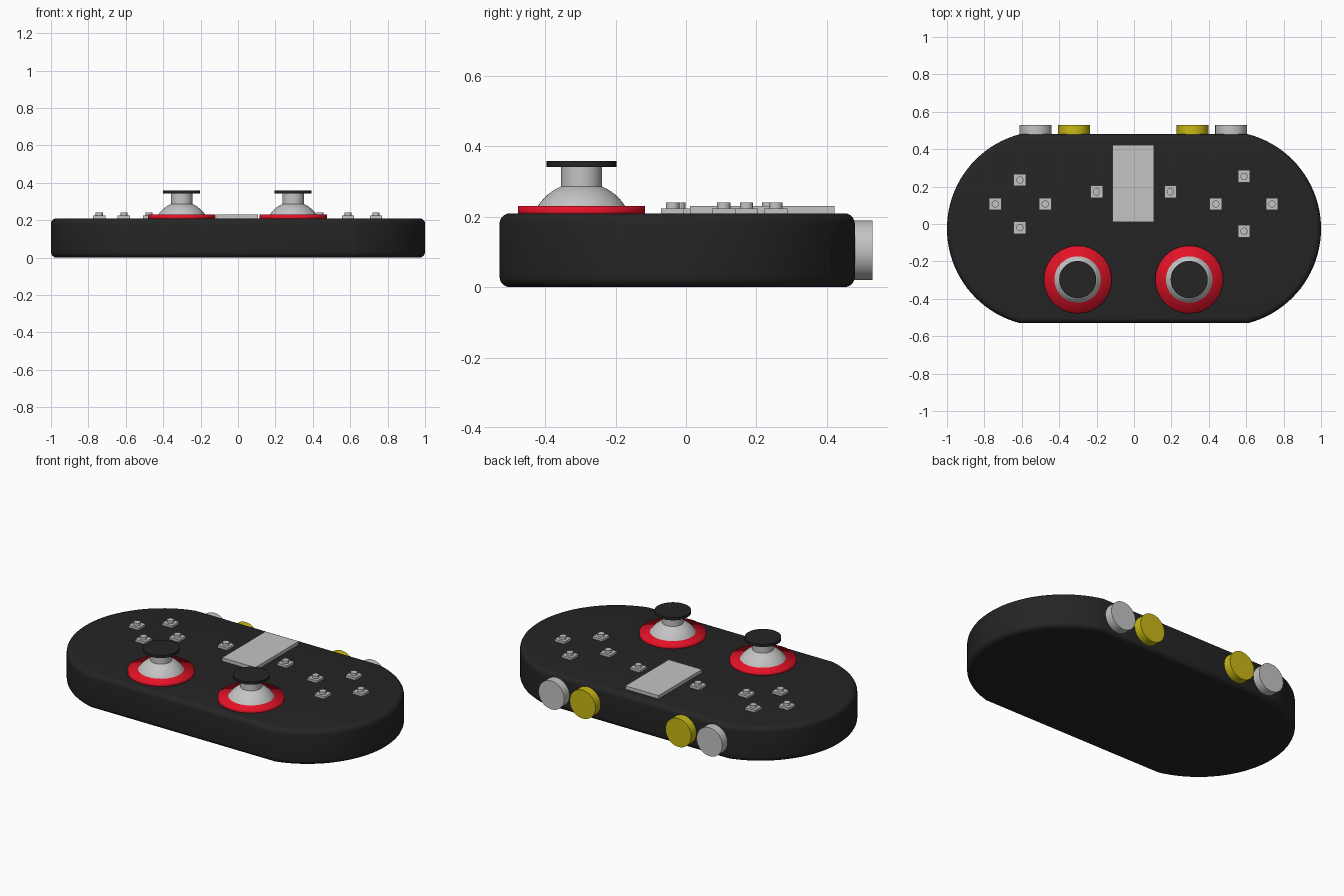
import bpy, bmesh, math
from mathutils import Matrix

if "Cube" in bpy.data.objects:
    bpy.data.objects.remove(bpy.data.objects["Cube"])


def material(name, rgb):
    m = bpy.data.materials.new(name)
    m.diffuse_color = (*rgb, 1)
    m.use_nodes = True
    m.node_tree.nodes["Principled BSDF"].inputs["Base Color"].default_value = m.diffuse_color
    return m


BLACK = material("matte black", (0.018, 0.018, 0.018))
GREY = material("light grey", (0.55, 0.55, 0.55))
RED = material("red", (0.78, 0.006, 0.02))
YELLOW = material("yellow", (0.58, 0.48, 0.007))


def finish(name, bm, mat, angle=35):
    bmesh.ops.recalc_face_normals(bm, faces=bm.faces[:])
    me = bpy.data.meshes.new(name)
    bm.to_mesh(me)
    bm.free()
    me.materials.append(mat)
    ob = bpy.data.objects.new(name, me)
    bpy.context.collection.objects.link(ob)
    bpy.ops.object.select_all(action='DESELECT')
    ob.select_set(True)
    bpy.context.view_layer.objects.active = ob
    bpy.ops.object.shade_smooth_by_angle(angle=math.radians(angle))
    return ob


def box(name, x, y, z0, z1, sx, sy, mat):
    bm = bmesh.new()
    bmesh.ops.create_cube(bm, size=1, matrix=Matrix.Translation((x, y, (z0 + z1) / 2))
                          @ Matrix.Diagonal((sx, sy, z1 - z0, 1)))
    return finish(name, bm, mat)


def lathe(name, x, y, profile, mat, angle=35, steps=48):
    """Revolve (radius, z) points around a vertical axis at x, y."""
    bm = bmesh.new()
    vs = [bm.verts.new((r, 0, z)) for r, z in profile]
    es = [bm.edges.new(p) for p in zip(vs, vs[1:])]
    bmesh.ops.spin(bm, geom=vs + es, cent=(0, 0, 0), axis=(0, 0, 1),
                   angle=2 * math.pi, steps=steps)
    bmesh.ops.remove_doubles(bm, verts=bm.verts[:], dist=1e-5)
    bmesh.ops.translate(bm, verts=bm.verts[:], vec=(x, y, 0))
    return finish(name, bm, mat, angle)


def disc(name, x, y, r, z0, z1, mat, angle=35, steps=48):
    return lathe(name, x, y, [(0, z0), (r, z0), (r, z1), (0, z1)], mat, angle, steps)


# Body: two wide arcs joined by straight front and back edges, rounded rims
TOP, R, HALF, CY = 0.21, 0.522, 0.505, -0.025
a = math.asin(HALF / R)
arc = [-a + 2 * a * i / 40 for i in range(41)]
outline = [(1 - R + R * math.cos(t), CY + R * math.sin(t)) for t in arc]
outline += [(-x, y) for x, y in reversed(outline)]
bm = bmesh.new()
base = bm.faces.new([bm.verts.new((x, y, 0)) for x, y in outline])
ext = bmesh.ops.extrude_face_region(bm, geom=[base], use_keep_orig=True)
bmesh.ops.translate(bm, vec=(0, 0, TOP),
                    verts=[v for v in ext["geom"] if isinstance(v, bmesh.types.BMVert)])
bmesh.ops.recalc_face_normals(bm, faces=bm.faces[:])
rims = [e for e in bm.edges if abs(e.verts[0].co.z - e.verts[1].co.z) < 1e-6]
bmesh.ops.bevel(bm, geom=rims, offset=0.03, offset_type='OFFSET', segments=5,
                profile=0.5, affect='EDGES')
finish("body", bm, BLACK)

# Centre panel
box("centre_panel", -0.004, 0.217, TOP - 0.01, 0.23, 0.22, 0.41, GREY)

# Thumbsticks: red ring, dome, stem and cap
for side, x in (("left", -0.301), ("right", 0.295)):
    y = -0.297
    disc(side + "_stick_ring", x, y, 0.181, TOP - 0.01, 0.23, RED, 180)
    dome = [(0.148 * math.cos(t), 0.15 + 0.148 * math.sin(t))
            for t in (math.radians(32 + 58 * i / 10) for i in range(10))]
    lathe(side + "_stick_dome", x, y, dome + [(0, 0.298)], GREY)
    disc(side + "_stick_stem", x, y, 0.058, 0.27, 0.342, GREY)
    disc(side + "_stick_cap", x, y, 0.099, 0.342, 0.358, BLACK)

# Small buttons: square plate with a round plunger
spots = [(-0.742, 0.107), (-0.61, 0.235), (-0.475, 0.107), (-0.61, -0.02), (-0.2, 0.172),
         (0.195, 0.172), (0.438, 0.107), (0.588, 0.255), (0.738, 0.107), (0.588, -0.038)]
for i, (x, y) in enumerate(spots, 1):
    box(f"button_plate_{i}", x, y, TOP - 0.01, 0.224, 0.066, 0.066, GREY)
    disc(f"button_plunger_{i}", x, y, 0.019, 0.22, 0.24, GREY, steps=24)

# Shoulder buttons: round drums on the back face
for name, x, mat in (("outer_left", -0.526, GREY), ("inner_left", -0.32, YELLOW),
                     ("inner_right", 0.313, YELLOW), ("outer_right", 0.519, GREY)):
    ob = disc(name + "_shoulder_button", 0, 0, 0.085, -0.06, 0.06, mat)
    ob.data.transform(Matrix.Translation((x, 0.47, 0.105)) @ Matrix.Rotation(math.pi / 2, 4, 'X'))
